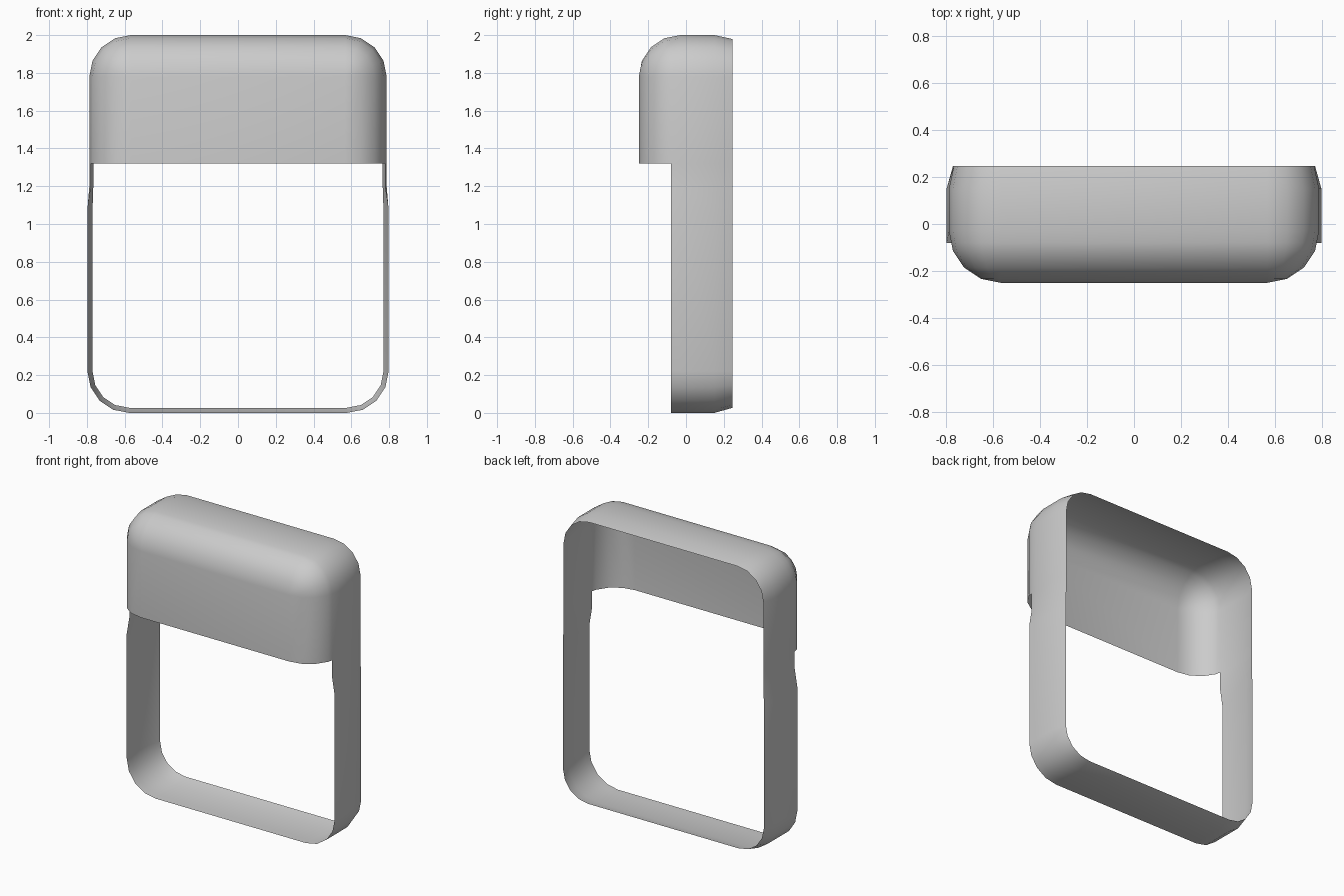
import bpy, bmesh, math

if "Cube" in bpy.data.objects:
    bpy.data.objects.remove(bpy.data.objects["Cube"])

R = 0.22      # corner radius
CX = 0.567    # corner centre, x
SEG = 4       # facets per rounded corner


def corner(cx, cz, a0, a1):
    """Ring stations of one rounded corner: centre and outward direction."""
    return [(cx, cz, math.cos(a), math.sin(a)) for a in
            (math.radians(a0 + (a1 - a0) * i / SEG) for i in range(SEG + 1))]


def add_skin(bm, rows):
    for a, b in zip(rows, rows[1:]):
        for i in range(len(a) - 1):
            quad = [bm.verts.new(p) for p in (a[i], a[i + 1], b[i + 1], b[i])]
            bm.faces.new(quad)


bm = bmesh.new()

# Upper hood: full rounded depth profile swept over the top
path = ([(CX, 1.32, 1, 0)] + corner(CX, 1.78, 0, 90)
        + corner(-CX, 1.78, 90, 180) + [(-CX, 1.32, -1, 0)])
profile = [(-0.03 - R * math.sin(a), R * math.cos(a)) for a in
           (math.radians(90 - 22.5 * i) for i in range(5))]
i0 = profile[-2:]                                  # span holding y = -0.08
t = (-0.08 - i0[0][0]) / (i0[1][0] - i0[0][0])
r_cut = i0[0][1] + t * (i0[1][1] - i0[0][1])
profile.insert(4, (-0.08, r_cut))
profile += [(0.15, R), (0.247, R - 0.021)]
add_skin(bm, [[(cx + dx * r, y, cz + dz * r) for cx, cz, dx, dz in path]
              for y, r in profile])

# Flat front of the hood
bm.faces.new([bm.verts.new((x, -0.25, z)) for x, z in
              ((-CX, 1.32), (CX, 1.32), (CX, 1.78), (-CX, 1.78))])

# Lower frame: shallow band, slightly wider below the step
W = 0.577
side = [(CX, 1.32, 1, 0, 1), (CX, 1.2, 1, 0, 1), (W, 1.08, 1, 0, 0)]
low = [s + (0,) for s in corner(W, R, 0, -90) + corner(-W, R, -90, -180)]
path = side + low + [(-cx, cz, -dx, dz, u) for cx, cz, dx, dz, u in reversed(side)]
rows = []
for y, r_up, r_low in ((-0.08, r_cut, R), (-0.03, R, R), (0.15, R, R),
                       (0.247, R - 0.021, R - 0.027)):
    rows.append([(cx + dx * (r_up if u else r_low), y,
                  cz + dz * (r_up if u else r_low)) for cx, cz, dx, dz, u in path])
add_skin(bm, rows)

# Weld and clean up
bmesh.ops.remove_doubles(bm, verts=bm.verts, dist=1e-4)
bmesh.ops.recalc_face_normals(bm, faces=bm.faces)
front = min(bm.faces, key=lambda f: f.calc_center_median().y)
if front.normal.y > 0:
    bmesh.ops.reverse_faces(bm, faces=bm.faces)

mesh = bpy.data.meshes.new("open_case_shell")
bm.to_mesh(mesh)
bm.free()
shell = bpy.data.objects.new("open_case_shell", mesh)
bpy.context.collection.objects.link(shell)
bpy.context.view_layer.objects.active = shell
shell.select_set(True)
bpy.ops.object.shade_smooth_by_angle(angle=math.radians(50))
